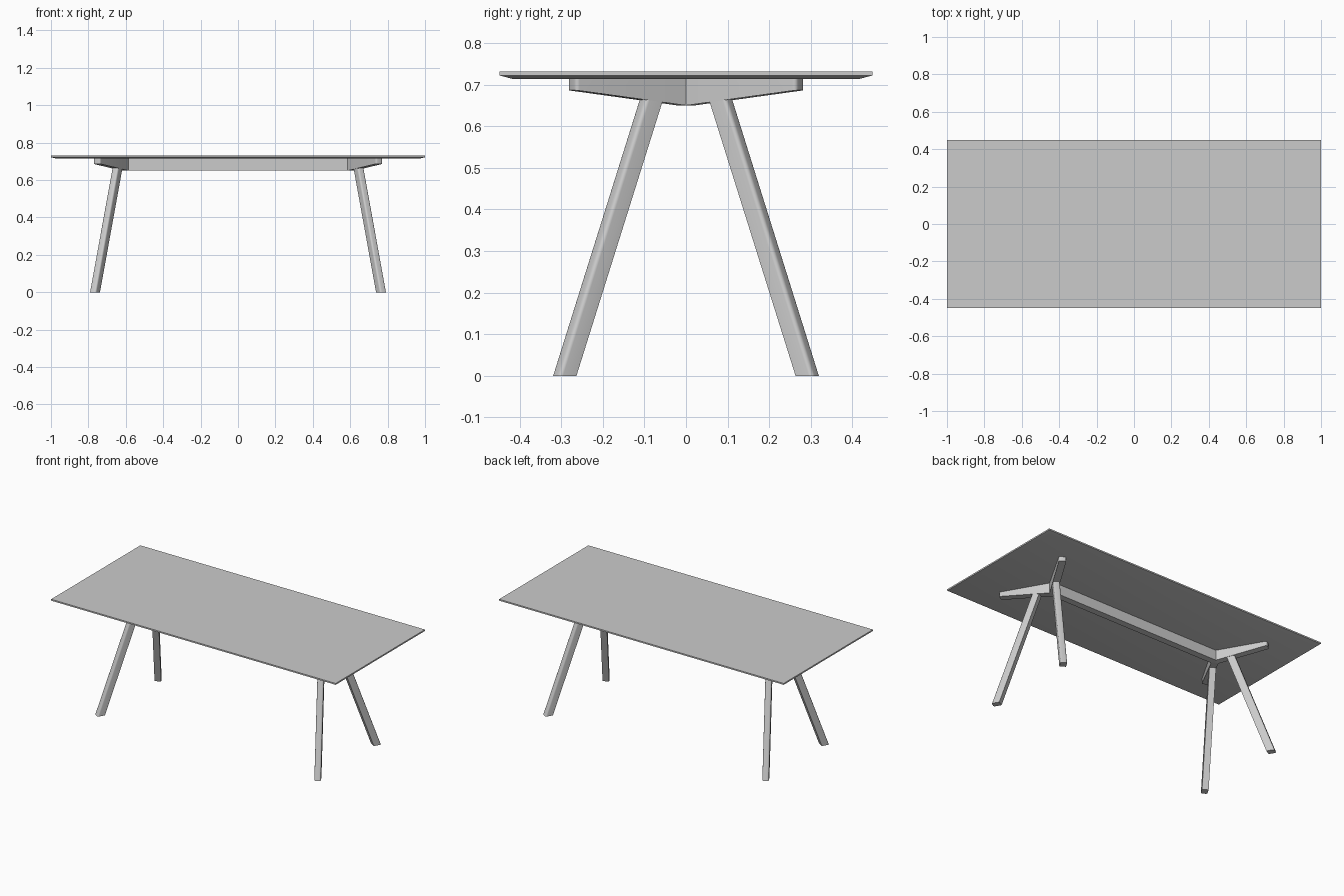
import bpy
import bmesh
from math import sin, cos, radians, pi

if "Cube" in bpy.data.objects:
    bpy.data.objects.remove(bpy.data.objects["Cube"], do_unlink=True)

# Single painted finish
grey = bpy.data.materials.new("light grey")
grey.use_nodes = True
COLOUR = (0.6, 0.6, 0.6, 1)
grey.diffuse_color = COLOUR
grey.node_tree.nodes["Principled BSDF"].inputs["Base Color"].default_value = COLOUR

HUB_X = 0.597          # where beam and arms meet
HALF = 0.021           # half thickness of beam and arms
LOW, HIGH = 0.65, 0.715
SPLAY = radians(60)    # plan angle of arms and legs
MITRE = HALF / 1.732


def loft(name, loops):
    """Skin a stack of matching loops and cap both ends."""
    bm = bmesh.new()
    rings = [[bm.verts.new(p) for p in loop] for loop in loops]
    for a, b in zip(rings, rings[1:]):
        for i in range(len(a)):
            j = (i + 1) % len(a)
            bm.faces.new((a[i], a[j], b[j], b[i]))
    bm.faces.new(rings[0][::-1])
    bm.faces.new(rings[-1])
    bmesh.ops.recalc_face_normals(bm, faces=bm.faces)
    mesh = bpy.data.meshes.new(name)
    bm.to_mesh(mesh)
    bm.free()
    obj = bpy.data.objects.new(name, mesh)
    mesh.materials.append(grey)
    bpy.context.collection.objects.link(obj)
    bpy.ops.object.select_all(action="DESELECT")
    obj.select_set(True)
    bpy.context.view_layer.objects.active = obj
    bpy.ops.object.shade_smooth_by_angle(angle=radians(30))
    return obj


def rounded_end(s, half, r, steps=5):
    """Points of an outer end at distance s with two rounded corners."""
    pts = []
    for side, start in ((-1, -pi / 2), (1, 0)):
        for k in range(steps + 1):
            a = start + k * pi / 2 / steps
            pts.append((s - r + r * cos(a), side * (half - r) + r * sin(a)))
    return pts


def place(s, t, z, sx, sy):
    """Along-arm and across-arm distances to model space, mirrored by signs."""
    x = HUB_X + s * cos(SPLAY) + t * sin(SPLAY)
    y = s * sin(SPLAY) - t * cos(SPLAY)
    return (sx * x, sy * y, z)


# Tabletop with undercut edge
def rectangle(hx, hy, z):
    return [(-hx, -hy, z), (hx, -hy, z), (hx, hy, z), (-hx, hy, z)]


loft("tabletop", [rectangle(0.97, 0.418, 0.714),
                  rectangle(1, 0.448, 0.722),
                  rectangle(1, 0.448, 0.731)])

# Central beam with pointed ends that meet the arms
inner = HUB_X - MITRE
plan = [(-inner, -HALF), (inner, -HALF), (HUB_X, 0),
        (inner, HALF), (-inner, HALF), (-HUB_X, 0)]
loft("centre_beam", [[(x, y, z) for x, y in plan] for z in (LOW, HIGH)])

# Forked arms and splayed legs, one of each per corner
arm_plan = [(0, 0), (MITRE, -HALF)] + rounded_end(0.317, HALF, 0.01) + [(MITRE, HALF)]
leg_plan = [(-0.023, -0.019)] + rounded_end(0.024, 0.019, 0.01) + [(-0.023, 0.019)]
LEG_FOOT, LEG_TOP = 0.338, 0.088

for x_name, sx in (("left", 1), ("right", -1)):
    for y_name, sy in (("front", -1), ("back", 1)):
        corner = y_name + "_" + x_name
        loft(corner + "_arm", [
            [place(s, t, LOW + 0.12 * max(0, s - MITRE), sx, sy) for s, t in arm_plan],
            [place(s, t, HIGH, sx, sy) for s, t in arm_plan]])
        loft(corner + "_leg", [
            [place(s + LEG_FOOT, t, 0, sx, sy) for s, t in leg_plan],
            [place(s + LEG_TOP, t, 0.69, sx, sy) for s, t in leg_plan]])
